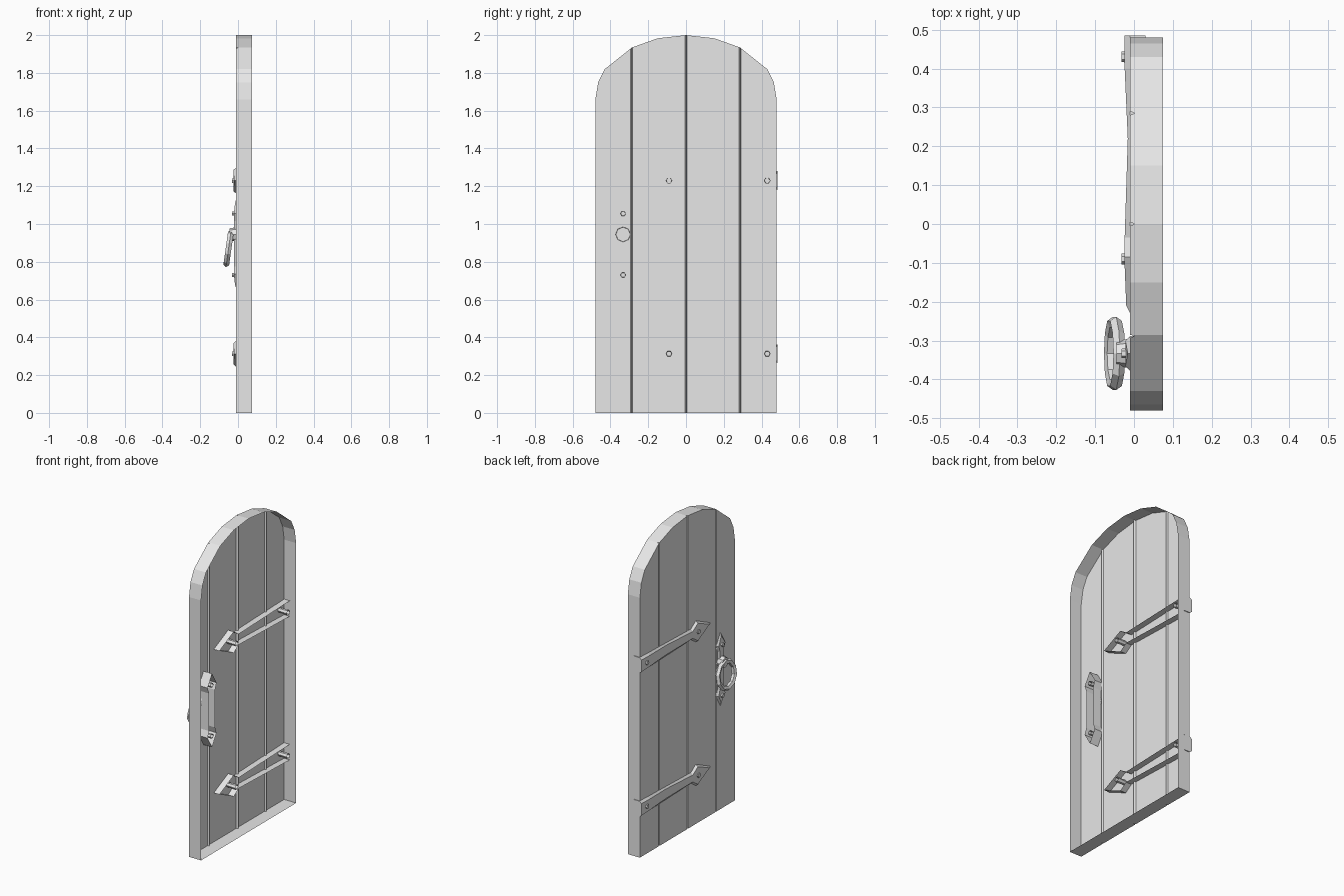
import bpy, bmesh, math
from mathutils import Matrix

default = bpy.data.objects.get("Cube")
if default:
    bpy.data.objects.remove(default)

grey = bpy.data.materials.new("plain_grey")
grey.use_nodes = True
grey.diffuse_color = (0.8, 0.8, 0.8, 1)
grey.node_tree.nodes["Principled BSDF"].inputs["Base Color"].default_value = (0.8, 0.8, 0.8, 1)

FACE_X, BACK_X = -0.01, 0.075


def finish(name, bm):
    bmesh.ops.remove_doubles(bm, verts=bm.verts, dist=0.0005)
    bmesh.ops.recalc_face_normals(bm, faces=bm.faces)
    # open shells: turn outward using the face nearest the decorated side
    bm.faces.ensure_lookup_table()
    outer = min(bm.faces, key=lambda f: f.calc_center_median().x - abs(f.normal.x))
    if outer.normal.x > 0:
        bmesh.ops.reverse_faces(bm, faces=bm.faces)
    mesh = bpy.data.meshes.new(name)
    bm.to_mesh(mesh)
    bm.free()
    mesh.materials.append(grey)
    obj = bpy.data.objects.new(name, mesh)
    bpy.context.collection.objects.link(obj)
    return obj


# Arched door leaf: one hollow shell, open at the back, with plank grooves
arch = [(0.48, 0), (0.48, 1.66), (0.465, 1.75), (0.43, 1.82), (0.285, 1.935), (0.15, 1.983)]
outline = arch + [(0, 2)] + [(-y, z) for y, z in reversed(arch)]
bm = bmesh.new()
bm.faces.new([bm.verts.new((FACE_X, y, z)) for y, z in outline])
seams = (-0.288, 0, 0.285)
for seam in seams:
    for offset in (-0.005, 0, 0.005):
        bmesh.ops.bisect_plane(bm, geom=bm.verts[:] + bm.edges[:] + bm.faces[:],
                               plane_co=(0, seam + offset, 0), plane_no=(0, 1, 0))
for v in bm.verts:
    if any(abs(v.co.y - s) < 0.001 for s in seams):
        v.co.x += 0.012
rim = bmesh.ops.extrude_edge_only(bm, edges=[e for e in bm.edges if e.is_boundary])
for v in rim["geom"]:
    if isinstance(v, bmesh.types.BMVert):
        v.co.x = BACK_X
finish("door_leaf", bm)


def strap(name, stations, place, back):
    """Bevelled iron strap from (along, half width, front x); open at the back."""
    bm = bmesh.new()
    rows = []
    for i, (along, half, front) in enumerate(stations):
        inset = 0
        if half == 0:
            inset = 0.02 if i == 0 else -0.02
        inner = max(half - 0.012, 0)
        row = [(back, along, half), (FACE_X, along, half), (front, along + inset, inner)]
        row += [(x, a, -h) for x, a, h in reversed(row)]
        rows.append([bm.verts.new(place(*p)) for p in row])
    for a, b in zip(rows, rows[1:]):
        for i in range(5):
            bm.faces.new((a[i], a[i + 1], b[i + 1], b[i]))
    for row, station in ((rows[0], stations[0]), (rows[-1], stations[-1])):
        if station[1] > 0:
            bm.faces.new(row)
    # collapse pointed ends
    bmesh.ops.remove_doubles(bm, verts=bm.verts, dist=0.0005)
    return finish(name, bm)


def stud(name, y, z, radius, front, back, sides=6):
    """Short pin through the door, closed at its front."""
    bm = bmesh.new()
    bmesh.ops.create_cone(bm, cap_ends=True, segments=sides, radius1=radius * 0.8,
                          radius2=radius, depth=back - front)
    bmesh.ops.rotate(bm, verts=bm.verts, matrix=Matrix.Rotation(math.pi / 2, 3, "Y"))
    bmesh.ops.translate(bm, verts=bm.verts, vec=((front + back) / 2, y, z))
    cap = [f for f in bm.faces if f.normal.x > 0.9 or f.calc_center_median().x > back - 0.001]
    bmesh.ops.delete(bm, geom=cap, context="FACES")
    return finish(name, bm)


# Two strap hinges with arrow heads
hinge = [(-0.23, 0, -0.02), (-0.085, 0.068, -0.025), (-0.035, 0.034, -0.024),
         (0.22, 0.042, -0.016), (0.4, 0.047, -0.024), (0.485, 0.05, -0.025)]
for label, height in (("lower", 0.313), ("upper", 1.23)):
    strap(label + "_hinge", hinge, lambda x, a, h: (x, a, height + h), 0.03)
    for end, y in (("head", -0.09), ("edge", 0.43)):
        stud(f"{label}_hinge_{end}_nail", y, height, 0.017, -0.032, 0.055)

# Handle plate with pointed ends
HANDLE_Y = -0.333
plate = [(0.66, 0, -0.016), (0.735, 0.045, -0.022), (0.775, 0.03, -0.02),
         (1.015, 0.03, -0.02), (1.055, 0.045, -0.022), (1.13, 0, -0.016)]
strap("handle_plate", plate, lambda x, a, h: (x, HANDLE_Y + h, a), 0.05)
for label, z in (("lower", 0.73), ("upper", 1.055)):
    stud(label + "_plate_nail", HANDLE_Y, z, 0.015, -0.032, 0.05)
stud("ring_mount", HANDLE_Y, 0.945, 0.04, -0.045, 0, 8)

# Hanging ring, tilted away from the door at its foot
bpy.ops.mesh.primitive_torus_add(location=(-0.05, HANDLE_Y, 0.87),
                                 rotation=(0, math.radians(98), 0),
                                 major_segments=10, minor_segments=5,
                                 major_radius=0.083, minor_radius=0.016)
ring = bpy.context.object
ring.name = "pull_ring"
ring.data.materials.append(grey)
